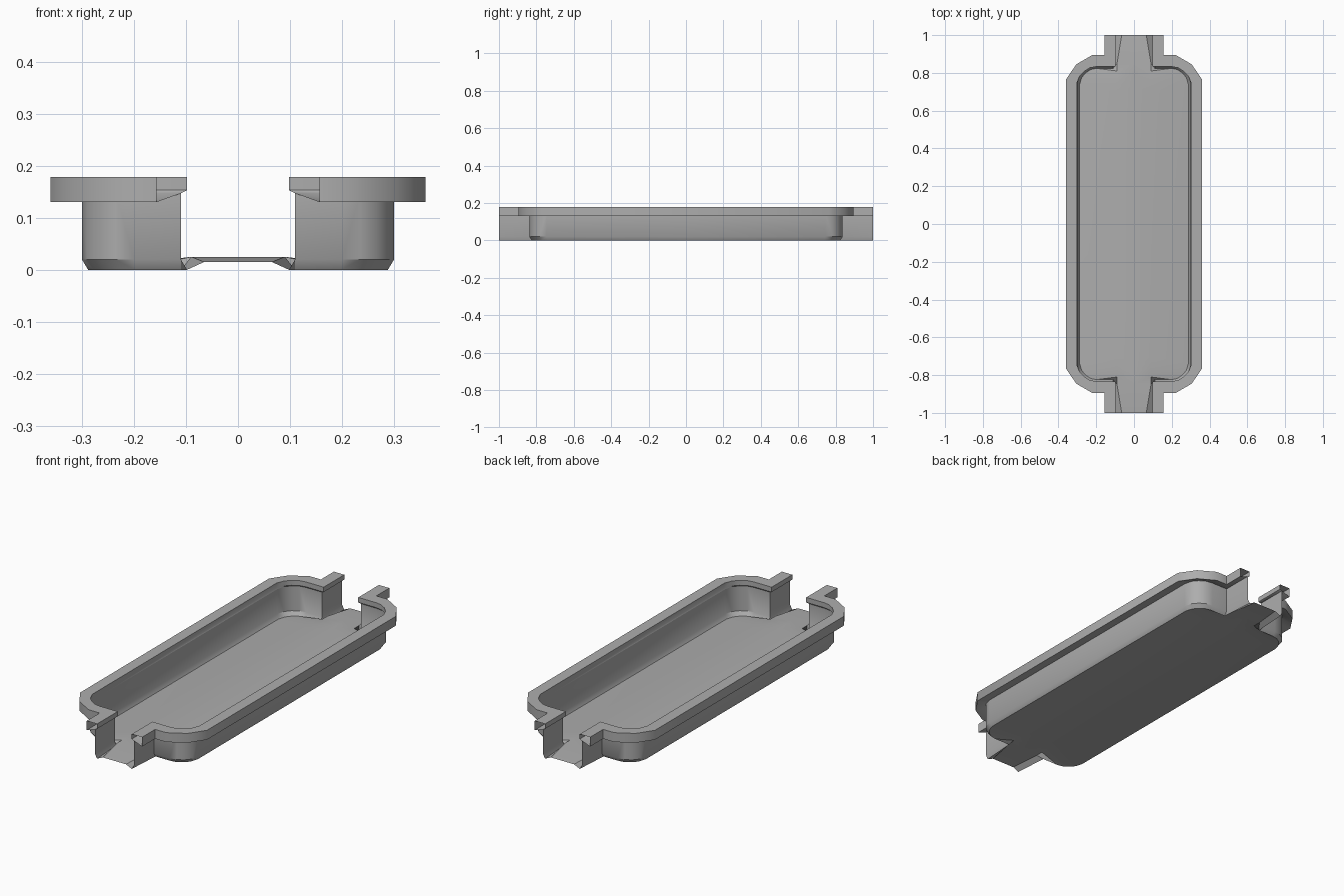
import bpy
import bmesh
import math

cube = bpy.data.objects.get("Cube")
if cube:
    bpy.data.objects.remove(cube, do_unlink=True)

grey = bpy.data.materials.new("plain_grey")
grey.use_nodes = True
colour = (0.42, 0.42, 0.42, 1)
grey.diffuse_color = colour
grey.node_tree.nodes["Principled BSDF"].inputs["Base Color"].default_value = colour


def at(path, z):
    """Lift a flat path to one height."""
    return [(x, y, z) for x, y in path]


def loft(name, rows, closed=False):
    """Skin a quarter of the tray across rows of points and mirror it."""
    bm = bmesh.new()
    grid = [[bm.verts.new(p) for p in row] for row in rows]
    pairs = list(zip(grid, grid[1:]))
    if closed:
        pairs.append((grid[-1], grid[0]))
    for a, b in pairs:
        for i in range(len(a) - 1):
            bm.faces.new((a[i], a[i + 1], b[i + 1], b[i]))
    bmesh.ops.recalc_face_normals(bm, faces=bm.faces)
    mesh = bpy.data.meshes.new(name)
    bm.to_mesh(mesh)
    bm.free()
    mesh.materials.append(grey)
    obj = bpy.data.objects.new(name, mesh)
    bpy.context.collection.objects.link(obj)
    bpy.ops.object.select_all(action="DESELECT")
    obj.select_set(True)
    bpy.context.view_layer.objects.active = obj
    bpy.ops.object.shade_smooth_by_angle(angle=math.radians(35))
    mirror = obj.modifiers.new("mirror", "MIRROR")
    mirror.use_axis = (True, True, False)
    return obj


# Quarter paths from the middle of a long side to the open end of the neck
wall = [(.30, 0), (.30, .745), (.29, .785), (.267, .813), (.235, .832),
        (.2, .838), (.11, .838), (.11, 1)]
lip = [(.303, 0), (.303, .745), (.288, .782), (.264, .808), (.233, .827),
       (.2, .833), (.098, .833), (.098, 1)]
outer = [(.36, 0), (.36, .765), (.333, .805), (.306, .845), (.263, .87),
         (.22, .895), (.157, .895), (.157, 1)]
foot = [(.288, 0), (.288, .738), (.277, .775), (.256, .8), (.229, .818),
        (.198, .824), (.11, .824), (.098, 1)]
crown = [(.09, 0), (.09, .70), (.09, .73), (.09, .76), (.09, .79),
         (.09, .81), (.09, .85), (.065, 1)]

# Thin basin: side walls, bottom chamfer and slightly crowned floor
crown_row = at(crown[:-1], .025) + at(crown[-1:], .015)
middle_row = [(0, y, z) for x, y, z in crown_row]
loft("tray_shell", [at(wall, .147), at(wall, .02), at(foot, 0),
                    crown_row, middle_row])

# Hollow rim around the top, open at both necks
loft("tray_rim", [at(lip, .178), at(outer, .178), at(outer, .13),
                  at(wall, .147), at(lip, .153)], closed=True)
